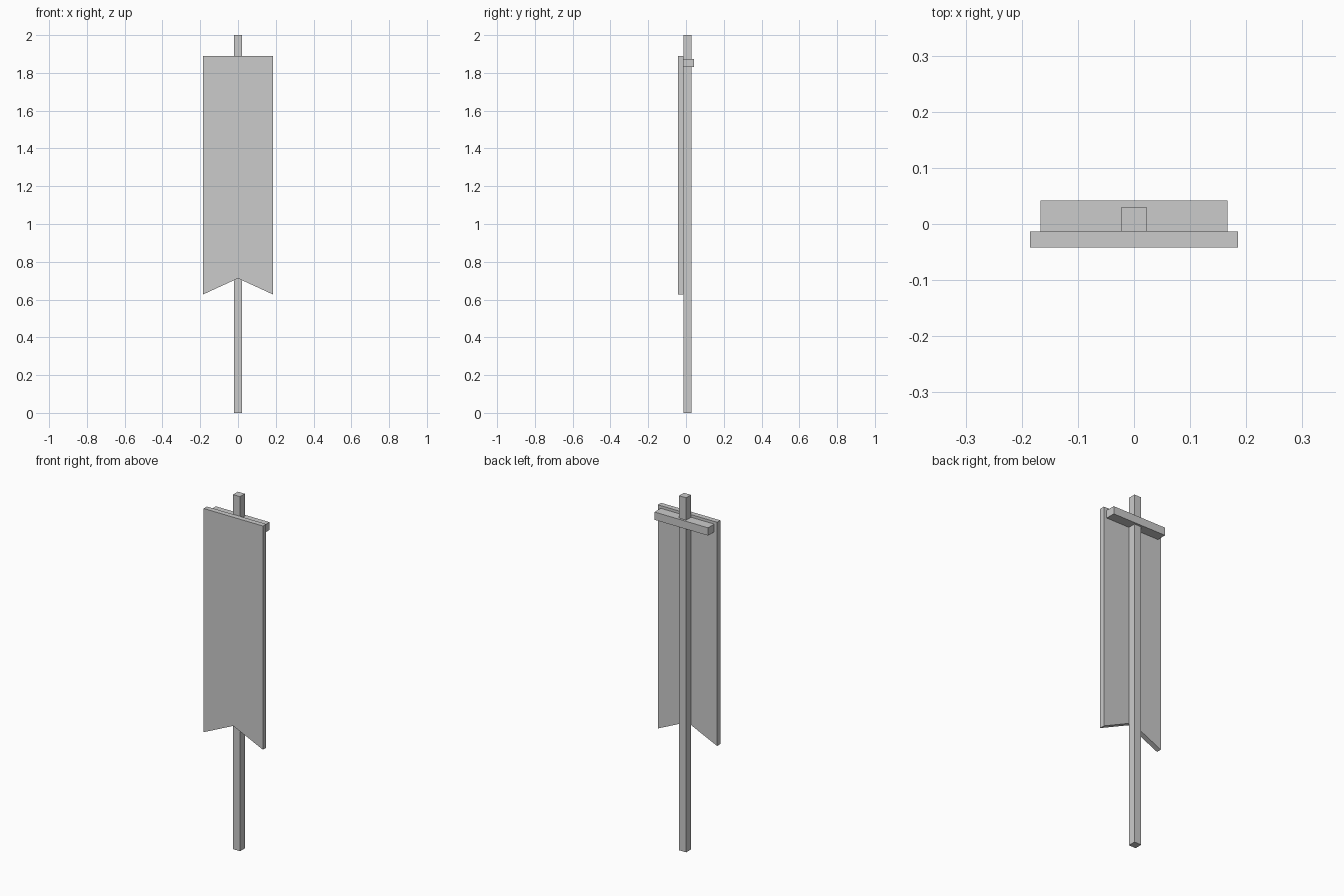
import bpy, bmesh

if "Cube" in bpy.data.objects:
    bpy.data.objects.remove(bpy.data.objects["Cube"])


def box(name, lo, hi):
    """Axis-aligned box between two corners."""
    bpy.ops.mesh.primitive_cube_add(size=1, location=[(a + b) / 2 for a, b in zip(lo, hi)])
    ob = bpy.context.object
    ob.name = name
    ob.scale = [b - a for a, b in zip(lo, hi)]
    bpy.ops.object.transform_apply(location=False, rotation=False, scale=True)
    return ob


def extruded_profile(name, profile, y0, y1):
    """Extrude an x/z outline along y."""
    bm = bmesh.new()
    face = bm.faces.new([bm.verts.new((x, y0, z)) for x, z in profile])
    ext = bmesh.ops.extrude_face_region(bm, geom=[face])
    verts = [g for g in ext["geom"] if isinstance(g, bmesh.types.BMVert)]
    bmesh.ops.translate(bm, verts=verts, vec=(0, y1 - y0, 0))
    bmesh.ops.recalc_face_normals(bm, faces=bm.faces)
    mesh = bpy.data.meshes.new(name)
    bm.to_mesh(mesh)
    bm.free()
    ob = bpy.data.objects.new(name, mesh)
    bpy.context.collection.objects.link(ob)
    return ob


mount_y = -0.013  # plane where the cloth meets the pole and crossbar

# Upright square pole
box("pole", (-0.022, mount_y, 0), (0.022, 0.030, 2.0))

# Crossbar carrying the cloth
box("crossbar", (-0.167, mount_y, 1.83), (0.167, 0.042, 1.874))

# Hanging banner with a notched lower edge
half = 0.185
extruded_profile("banner_cloth",
                 [(-half, 1.889), (-half, 0.627), (0, 0.712), (half, 0.627), (half, 1.889)],
                 -0.042, mount_y)
